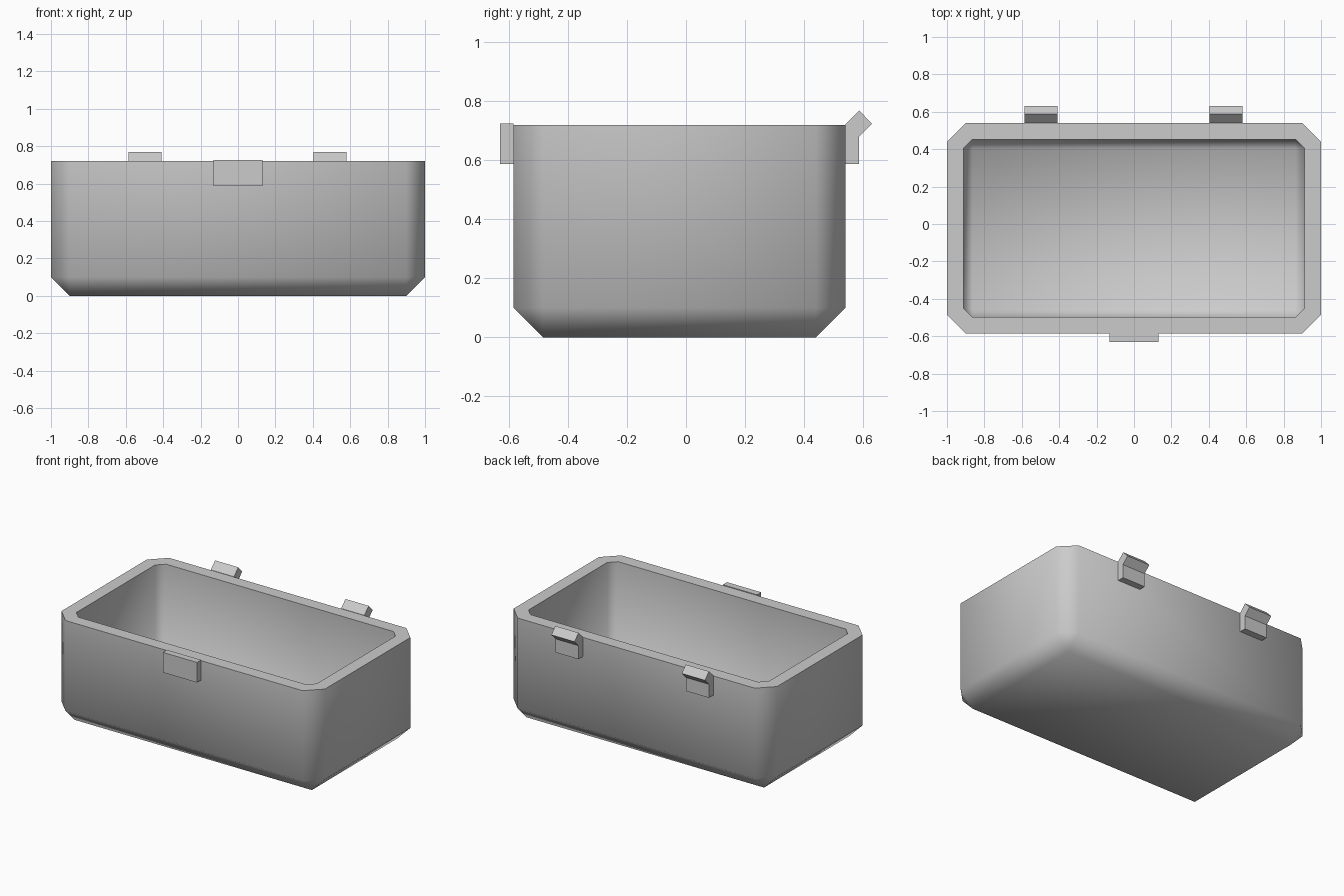
import bpy
import bmesh
from math import radians

cube = bpy.data.objects.get("Cube")
if cube:
    bpy.data.objects.remove(cube, do_unlink=True)

grey = bpy.data.materials.new("plain grey")
grey.use_nodes = True
colour = (0.6, 0.6, 0.6, 1)
grey.diffuse_color = colour
grey.node_tree.nodes["Principled BSDF"].inputs["Base Color"].default_value = colour

MID_Y = -0.0225            # the tub sits slightly forward
HALF_X, HALF_Y, TOP = 1.0, 0.5625, 0.72
WALL, CHAMFER = 0.0875, 0.1


def finish(bm, name, angle):
    bmesh.ops.recalc_face_normals(bm, faces=bm.faces)
    mesh = bpy.data.meshes.new(name)
    bm.to_mesh(mesh)
    bm.free()
    mesh.materials.append(grey)
    obj = bpy.data.objects.new(name, mesh)
    bpy.context.collection.objects.link(obj)
    bpy.ops.object.select_all(action="DESELECT")
    obj.select_set(True)
    bpy.context.view_layer.objects.active = obj
    bpy.ops.object.shade_smooth_by_angle(angle=radians(angle))
    return obj


def shell(bm, inset, c):
    """Chamfered open box; returns its rim vertices, two per corner."""
    hx, hy = HALF_X - inset, HALF_Y - inset
    rim, low, base = [], [], []
    for i, (sx, sy) in enumerate([(1, 1), (-1, 1), (-1, -1), (1, -1)]):
        pair = [(sx * hx, sy * (hy - c)), (sx * (hx - c), sy * hy)]
        if i % 2:
            pair.reverse()
        for x, y in pair:
            rim.append(bm.verts.new((x, y + MID_Y, TOP)))
            low.append(bm.verts.new((x, y + MID_Y, inset + c)))
        base.append(bm.verts.new((sx * (hx - c), sy * (hy - c) + MID_Y, inset)))
    for i in range(8):
        j = (i + 1) % 8
        bm.faces.new((rim[i], rim[j], low[j], low[i]))
        if i % 2:
            bm.faces.new((low[i], low[j], base[j // 2], base[i // 2]))
        else:
            bm.faces.new((low[i], low[j], base[i // 2]))
    bm.faces.new(base)
    return rim


def extrusion(name, profile, x0, x1):
    """Sweep a (y, z) profile along x."""
    bm = bmesh.new()
    ends = [[bm.verts.new((x, y, z)) for y, z in profile] for x in (x0, x1)]
    for end in ends:
        bm.faces.new(end)
    for i in range(len(profile)):
        j = (i + 1) % len(profile)
        bm.faces.new((ends[0][i], ends[0][j], ends[1][j], ends[1][i]))
    return finish(bm, name, 20)


# Tub: outer shell, inner shell offset by the wall, flat rim between
bm = bmesh.new()
outer = shell(bm, 0, CHAMFER)
inner = shell(bm, WALL, CHAMFER - WALL * (2 - 2 ** 0.5))
for i in range(8):
    j = (i + 1) % 8
    bm.faces.new((outer[i], outer[j], inner[j], inner[i]))
finish(bm, "tub", 60)

# Front catch
front, back = MID_Y - HALF_Y, MID_Y + HALF_Y
extrusion("front_catch", [(front, 0.587), (front - 0.045, 0.587),
                          (front - 0.045, 0.725), (front, 0.725)], -0.13, 0.13)

# Back hinges: upright plate with a tilted square knuckle on top
hinge = [(back, 0.587), (back + 0.046, 0.587), (back + 0.046, 0.68),
         (back + 0.09, 0.724), (back + 0.047, 0.769), (back, 0.722)]
for side, x in (("left", 0.493), ("right", -0.497)):
    extrusion(side + "_hinge", hinge, x - 0.088, x + 0.088)
